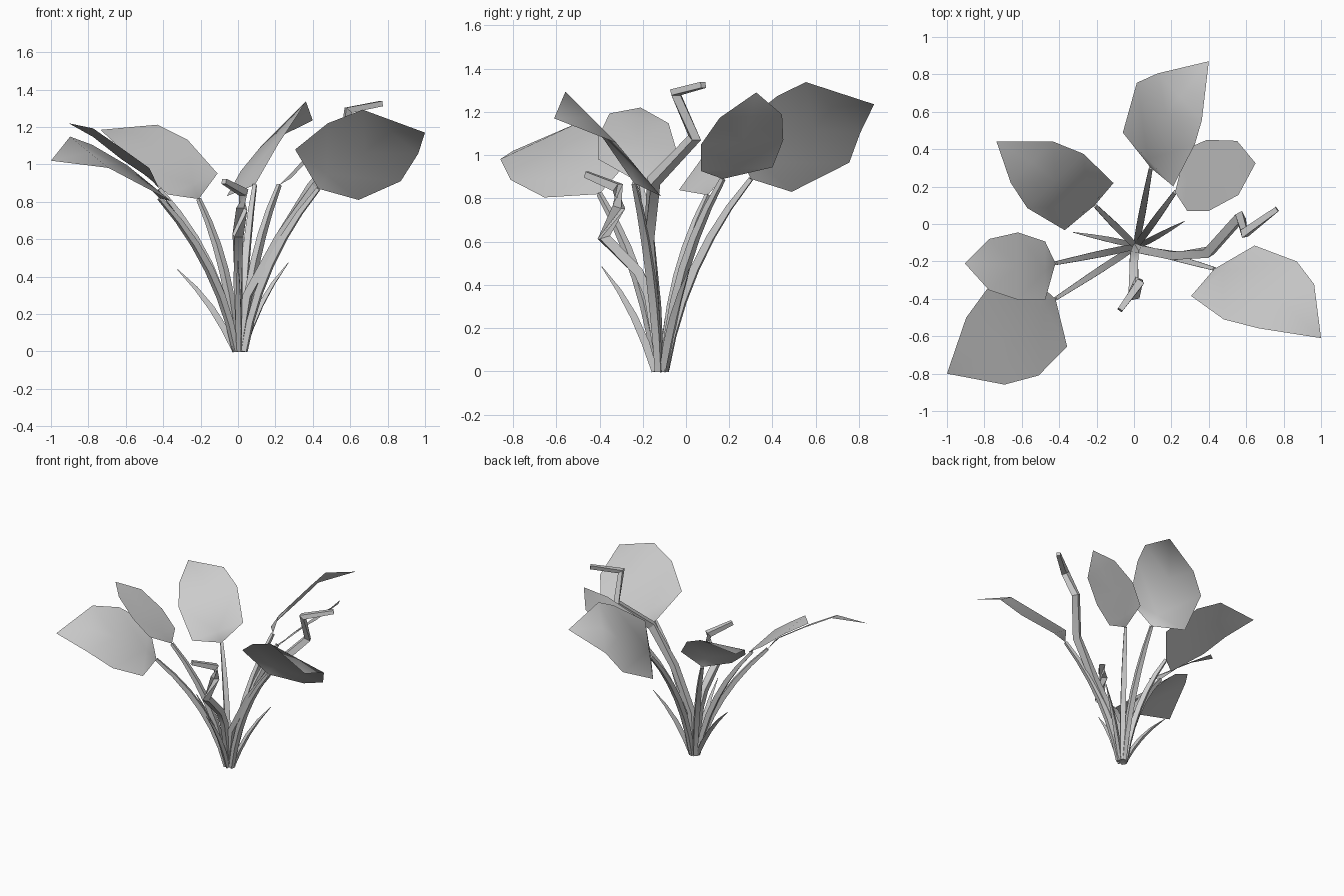
import bpy
import bmesh
import math
from mathutils import Vector

old = bpy.data.objects.get("Cube")
if old:
    bpy.data.objects.remove(old, do_unlink=True)

# One plain grey for the whole plant
grey = bpy.data.materials.new("plain_grey")
grey.use_nodes = True
color = (0.6, 0.6, 0.6, 1)
grey.diffuse_color = color
grey.node_tree.nodes["Principled BSDF"].inputs["Base Color"].default_value = color

ROOT = Vector((0.01, -0.12, 0))


def finish(name, bm, angle):
    """Turn a bmesh into a named, shaded object."""
    bmesh.ops.recalc_face_normals(bm, faces=bm.faces)
    mesh = bpy.data.meshes.new(name)
    bm.to_mesh(mesh)
    bm.free()
    mesh.materials.append(grey)
    obj = bpy.data.objects.new(name, mesh)
    bpy.context.collection.objects.link(obj)
    bpy.ops.object.select_all(action='DESELECT')
    obj.select_set(True)
    bpy.context.view_layer.objects.active = obj
    bpy.ops.object.shade_smooth_by_angle(angle=math.radians(angle))
    return obj


def tube(name, path, radii, sides=4, angle=60):
    """Sweep a tapering ring along a path and cap both ends."""
    bm = bmesh.new()
    rings = []
    for i, point in enumerate(path):
        ahead = path[min(i + 1, len(path) - 1)]
        behind = path[max(i - 1, 0)]
        turn = (ahead - behind).to_track_quat('Z', 'Y')
        ring = []
        for k in range(sides):
            a = math.tau * (k + 0.5) / sides
            offset = Vector((math.cos(a), math.sin(a), 0)) * radii[i]
            ring.append(bm.verts.new(point + turn @ offset))
        rings.append(ring)
    for low, high in zip(rings, rings[1:]):
        for k in range(sides):
            n = (k + 1) % sides
            bm.faces.new((low[k], low[n], high[n], high[k]))
    bm.faces.new(rings[0][::-1])
    bm.faces.new(rings[-1])
    return finish(name, bm, angle)


def arc(end, lift, spread, steps=6):
    """Path that leaves the root steeply and bends out to its end."""
    out = Vector((end.x - ROOT.x, end.y - ROOT.y, 0))
    start = ROOT + out.normalized() * 0.025
    bend = ROOT + out * spread + Vector((0, 0, end.z * lift))
    path = []
    for i in range(steps + 1):
        t = i / steps
        path.append(start * (1 - t) ** 2 + bend * 2 * t * (1 - t) + end * t * t)
    return path


def leaf(name, rib, half_width):
    """Broad pointed blade: a rib with matching edges, on a bent stem."""
    rib = [Vector(p) for p in rib]
    side = Vector(half_width)
    bm = bmesh.new()
    base, *middle, tip = [bm.verts.new(p) for p in rib]
    for sign in (-1, 1):
        edge = [bm.verts.new(v.co + side * sign * w)
                for v, w in zip(middle, (0.87, 1, 0.76))]
        bm.faces.new((base, middle[0], edge[0]))
        for i in range(2):
            bm.faces.new((middle[i], middle[i + 1], edge[i + 1], edge[i]))
        bm.faces.new((middle[-1], tip, edge[-1]))
    finish(name, bm, 80)
    path = arc(rib[0], 0.57, 0.24)
    radii = [0.02 + 0.009 * math.sin(math.pi * i / 6) - 0.001 * i for i in range(7)]
    tube(name + "_stem", path, radii)


# Six broad leaves
leaf("front_left_leaf",
     [(.43, -.24, .87), (.475, -.25, .945), (.675, -.355, 1.065),
      (.815, -.44, 1.175), (1, -.61, 1.17)], (.195, .155, -.155))
leaf("back_leaf",
     [(.09, .3, .89), (.075, .345, .965), (.17, .59, 1.12),
      (.245, .68, 1.22), (.4, .87, 1.235)], (-.155, .165, -.155))
leaf("front_right_leaf",
     [(-.42, -.4, .82), (-.475, -.45, .9), (-.645, -.575, .995),
      (-.795, -.68, 1.065), (-1, -.8, 1.02)], (.135, -.235, -.11))
leaf("back_left_leaf",
     [(.22, .17, .89), (.28, .235, .935), (.395, .26, 1.06),
      (.555, .3, 1.18), (.65, .325, 1.29)], (-.005, .19, .01))
leaf("right_leaf",
     [(-.42, -.21, .87), (-.475, -.25, .955), (-.62, -.225, 1.055),
      (-.775, -.217, 1.17), (-.905, -.21, 1.22)], (0, .18, -.03))
leaf("back_right_leaf",
     [(-.21, .1, .815), (-.24, .093, .895), (-.42, .23, 1.067),
      (-.545, .33, 1.163), (-.735, .44, 1.185)], (.15, .145, .065))

# Short pointed shoots around the root
for name, tip in (("right_shoot", (-.325, -.045, .44)),
                  ("left_shoot", (.27, .015, .475)),
                  ("front_shoot", (0, -.39, .485))):
    tube(name, arc(Vector(tip), 0.55, 0.35, 4), (.016, .021, .019, .013, .002), 3)

# Two kinked stalks
kinks = {
    "left_kinked_stalk": [(.05, -.14, .3), (.22, -.17, .61), (.4, -.15, .88),
                          (.57, .04, 1.08), (.59, -.05, 1.29), (.765, .08, 1.325)],
    "front_kinked_stalk": [(0, -.17, .35), (0, -.22, .46), (0, -.38, .62),
                           (.02, -.31, .76), (.03, -.315, .85), (-.075, -.46, .91)],
}
for name, points in kinks.items():
    path = [ROOT] + [Vector(p) for p in points]
    tube(name, path, (.02, .03, .032, .035, .032, .03, .02), 4, 30)
